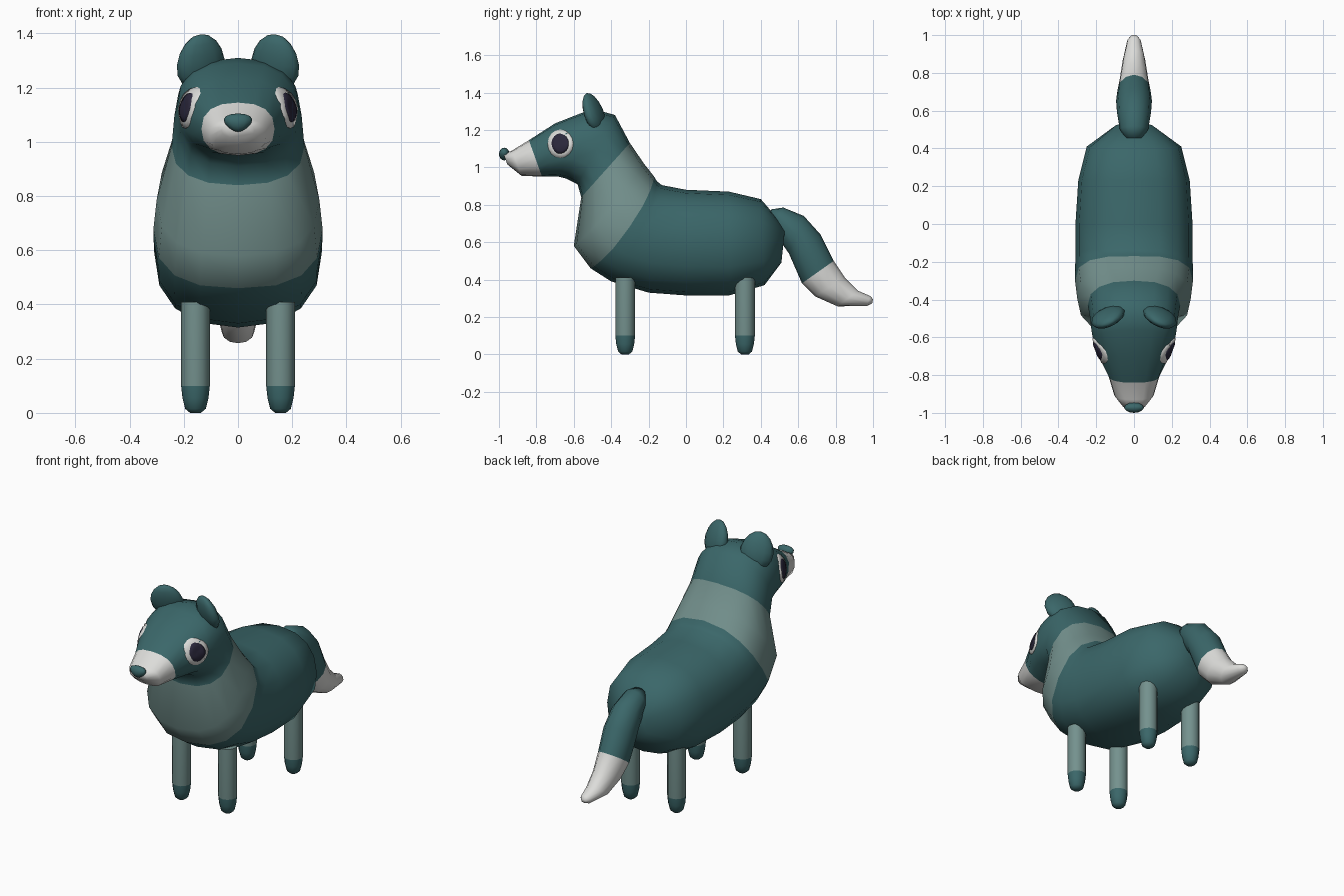
import bpy, bmesh, math
from mathutils import Vector, Matrix

if "Cube" in bpy.data.objects:
    bpy.data.objects.remove(bpy.data.objects["Cube"])

def mat(name, rgb):
    m = bpy.data.materials.new(name)
    m.diffuse_color = (*rgb, 1)
    m.use_nodes = True
    m.node_tree.nodes["Principled BSDF"].inputs["Base Color"].default_value = m.diffuse_color
    return m

TEAL = mat("teal fur", (0.043, 0.135, 0.142))
PALE = mat("pale teal fur", (0.175, 0.285, 0.27))
WHITE = mat("white fur", (0.72, 0.72, 0.70))
DARK = mat("dark pupil", (0.024, 0.021, 0.045))

def finish(bm, name, mats):
    bmesh.ops.recalc_face_normals(bm, faces=bm.faces)
    me = bpy.data.meshes.new(name)
    bm.to_mesh(me)
    bm.free()
    for m in mats:
        me.materials.append(m)
    for p in me.polygons:
        p.use_smooth = True
    ob = bpy.data.objects.new(name, me)
    bpy.context.collection.objects.link(ob)
    return ob

def power(v, e):
    return math.copysign(abs(v) ** e, v)

def loft(name, rings, mats, spans, sides=16, square=2.0):
    """Skin rings (top y, top z, bottom y, bottom z, half width, side sag)."""
    bm = bmesh.new()
    loops = []
    for ty, tz, by, bz, w, sag in rings:
        mid = Vector((0, (ty + by) / 2, (tz + bz) / 2))
        up = Vector((0, (ty - by) / 2, (tz - bz) / 2))
        back = Vector((0, up.z, -up.y)).normalized()
        loop = []
        for i in range(sides):
            a = 2 * math.pi * i / sides
            c, s = power(math.cos(a), 2 / square), power(math.sin(a), 2 / square)
            loop.append(bm.verts.new(mid + up * c + Vector((w * s, 0, 0)) + back * sag * s * s))
        loops.append(loop)
    for k in range(len(loops) - 1):
        for i in range(sides):
            j = (i + 1) % sides
            f = bm.faces.new((loops[k][i], loops[k][j], loops[k + 1][j], loops[k + 1][i]))
            f.material_index = spans[k]
    bm.faces.new(loops[0]).material_index = spans[0]
    bm.faces.new(loops[-1]).material_index = spans[-1]
    return finish(bm, name, mats)

# Body, neck and head in one skin: rump to muzzle
body = loft("body", [
    (0.53, 0.68, 0.51, 0.49, 0.10, 0),
    (0.40, 0.83, 0.42, 0.37, 0.25, 0),
    (0.23, 0.87, 0.23, 0.315, 0.295, 0),
    (0.00, 0.88, 0.00, 0.315, 0.31, 0),
    (-0.13, 0.905, -0.20, 0.33, 0.31, 0),
    (-0.155, 0.925, -0.40, 0.39, 0.312, 0.03),
    (-0.17, 0.95, -0.51, 0.46, 0.312, 0.045),
    (-0.225, 1.02, -0.60, 0.58, 0.30, 0.02),
    (-0.30, 1.13, -0.56, 0.84, 0.245, 0),
    (-0.38, 1.28, -0.58, 0.91, 0.235, 0),
    (-0.49, 1.31, -0.64, 0.94, 0.225, 0),
    (-0.56, 1.29, -0.68, 0.95, 0.215, 0),
    (-0.70, 1.235, -0.73, 0.95, 0.18, 0),
    (-0.84, 1.145, -0.77, 0.95, 0.135, 0),
    (-0.93, 1.09, -0.88, 0.955, 0.105, 0),
    (-0.975, 1.07, -0.955, 1.015, 0.06, 0),
], [TEAL, PALE, WHITE], [0] * 6 + [1] * 2 + [0] * 5 + [2] * 2, square=2.4)

# Drooping tail with white tip
loft("tail", [
    (0.455, 0.775, 0.455, 0.72, 0.045, 0),
    (0.52, 0.785, 0.48, 0.64, 0.075, 0),
    (0.63, 0.74, 0.55, 0.54, 0.09, 0),
    (0.72, 0.64, 0.585, 0.46, 0.095, 0),
    (0.79, 0.50, 0.62, 0.38, 0.088, 0),
    (0.85, 0.41, 0.69, 0.31, 0.075, 0),
    (0.92, 0.34, 0.81, 0.257, 0.06, 0),
    (0.985, 0.312, 0.965, 0.258, 0.035, 0),
    (1.00, 0.295, 0.995, 0.272, 0.015, 0),
], [TEAL, WHITE], [0] * 4 + [1] * 4, sides=12)

# Legs with dark rounded feet
def leg(name, x, y, top):
    bm = bmesh.new()
    profile = [(0.02, 0), (0.038, 0.015), (0.048, 0.055), (0.053, 0.10), (0.053, top)]
    loops = [[bm.verts.new((x + r * math.cos(i * math.pi / 6), y + r * math.sin(i * math.pi / 6), z))
              for i in range(12)] for r, z in profile]
    for k in range(4):
        for i in range(12):
            j = (i + 1) % 12
            f = bm.faces.new((loops[k][i], loops[k][j], loops[k + 1][j], loops[k + 1][i]))
            f.material_index = int(k < 3)
    bm.faces.new(loops[0]).material_index = 1
    bm.faces.new(loops[-1])
    ob = finish(bm, name, [PALE, TEAL])
    bpy.context.view_layer.objects.active = ob
    ob.select_set(True)
    bpy.ops.object.shade_smooth_by_angle(angle=math.radians(50))
    ob.select_set(False)

# Eye plates laid onto the side of the head
def eye_plate(name, side, radius_y, radius_z, lift, material):
    bm = bmesh.new()
    loops = []
    for k in range(4):
        loop = []
        for i in range(16):
            a = i * math.pi / 8
            y = -0.67 + radius_y * k / 3 * math.cos(a)
            z = 1.125 + radius_z * k / 3 * math.sin(a)
            hit, loc, normal, _ = body.ray_cast(Vector((side, y, z)), Vector((-side, 0, 0)))
            loop.append(bm.verts.new(loc + normal * (lift if k < 3 else lift * 0.8)))
            if k == 0:
                break
        loops.append(loop)
    # skirt closing the plate against the head
    loops.append([bm.verts.new(v.co - Vector((side * 0.012, 0, 0))) for v in loops[-1]])
    for i in range(16):
        j = (i + 1) % 16
        bm.faces.new((loops[0][0], loops[1][i], loops[1][j]))
        for k in range(1, 4):
            bm.faces.new((loops[k][i], loops[k + 1][i], loops[k + 1][j], loops[k][j]))
    ob = finish(bm, name, [material])
    if sum((p.normal.x * p.area for p in ob.data.polygons)) * side < 0:
        ob.data.flip_normals()

# Leaning, flattened ear
def ear(name, side):
    bm = bmesh.new()
    bmesh.ops.create_uvsphere(bm, u_segments=12, v_segments=8, radius=1)
    for v in bm.verts:
        taper = 1 - 0.12 * v.co.z
        v.co = Vector((v.co.x * 0.095 * taper, v.co.y * 0.043 * taper, v.co.z * 0.108))
    turn = (Matrix.Rotation(side * math.radians(-24), 4, 'Z')
            @ Matrix.Rotation(math.radians(18), 4, 'X')
            @ Matrix.Rotation(side * math.radians(8), 4, 'Y'))
    bmesh.ops.transform(bm, matrix=Matrix.Translation((side * 0.138, -0.495, 1.295)) @ turn, verts=bm.verts)
    finish(bm, name, [TEAL])

for side, label in ((-1, "right"), (1, "left")):
    leg(f"front_leg_{label}", side * 0.157, -0.325, 0.41)
    leg(f"back_leg_{label}", side * 0.157, 0.315, 0.41)
    eye_plate(f"eye_white_{label}", side, 0.068, 0.075, 0.005, WHITE)
    eye_plate(f"pupil_{label}", side, 0.046, 0.052, 0.009, DARK)
    ear(f"ear_{label}", side)

# Nose: small button, narrower at the bottom
bm = bmesh.new()
bmesh.ops.create_uvsphere(bm, u_segments=12, v_segments=8, radius=1)
for v in bm.verts:
    v.co = Vector((v.co.x * 0.05 * (1 + 0.35 * v.co.z), -0.972 + v.co.y * 0.028, 1.071 + v.co.z * 0.034))
finish(bm, "nose", [TEAL])
